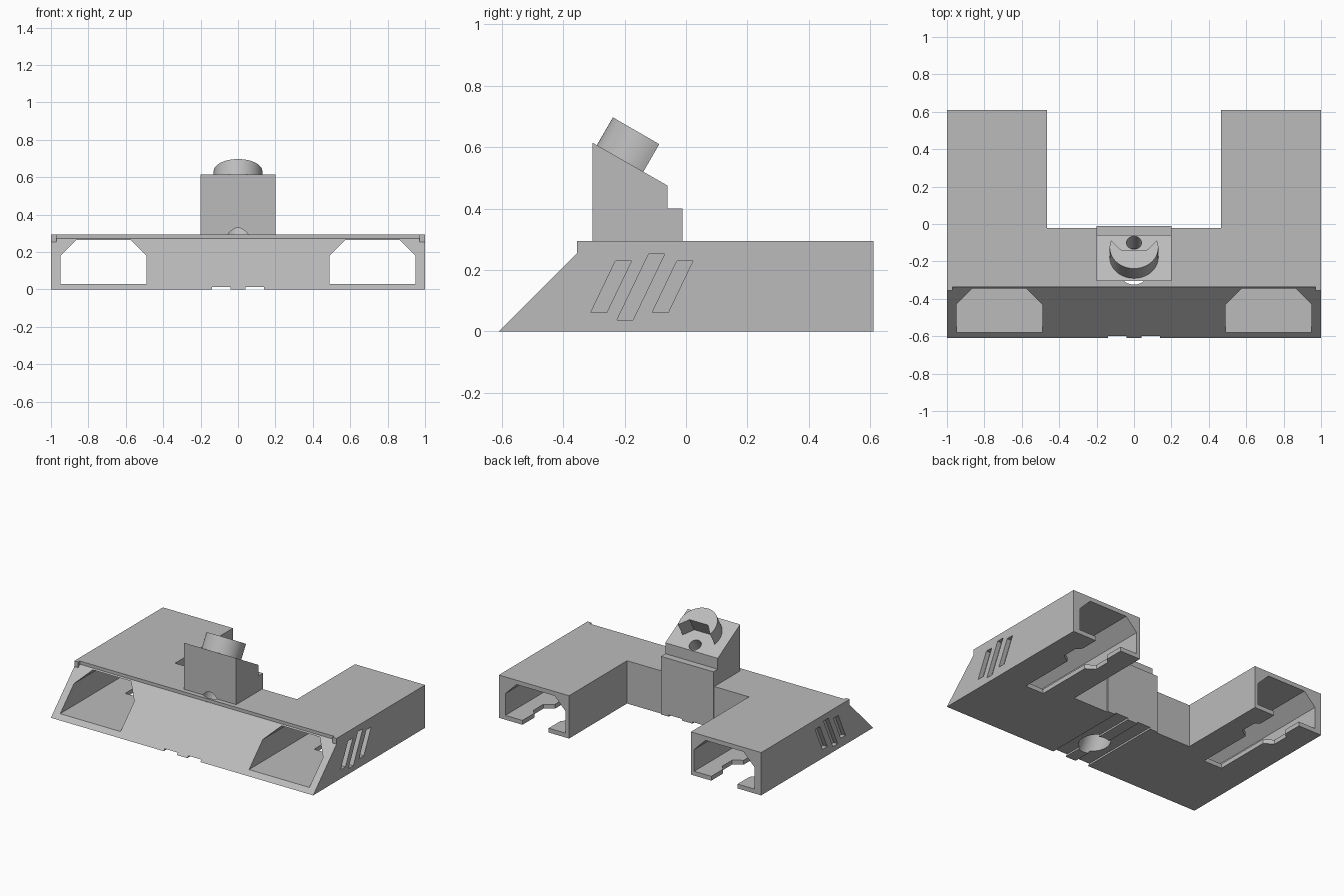
import bpy, bmesh, math
from mathutils import Matrix, Vector

cube = bpy.data.objects.get("Cube")
if cube:
    bpy.data.objects.remove(cube)

grey = bpy.data.materials.new("plain grey")
grey.use_nodes = True
color = (0.5, 0.5, 0.5, 1)
grey.diffuse_color = color
grey.node_tree.nodes["Principled BSDF"].inputs["Base Color"].default_value = color


def prism(name, points, axis, low, high):
    """Extrude a closed 2D outline along one axis."""
    place = {"x": lambda p, d: (d, p[0], p[1]),
             "y": lambda p, d: (p[0], d, p[1]),
             "z": lambda p, d: (p[0], p[1], d)}[axis]
    bm = bmesh.new()
    base = bm.faces.new([bm.verts.new(place(p, low)) for p in points])
    new = bmesh.ops.extrude_face_region(bm, geom=[base])["geom"]
    shift = Vector(place((0, 0), high - low))
    bmesh.ops.translate(bm, vec=shift, verts=[v for v in new if isinstance(v, bmesh.types.BMVert)])
    bmesh.ops.recalc_face_normals(bm, faces=bm.faces)
    mesh = bpy.data.meshes.new(name)
    bm.to_mesh(mesh)
    bm.free()
    mesh.materials.append(grey)
    obj = bpy.data.objects.new(name, mesh)
    bpy.context.collection.objects.link(obj)
    return obj


def combine(target, tool, operation="DIFFERENCE"):
    """Apply a boolean and discard the tool."""
    mod = target.modifiers.new("combine", "BOOLEAN")
    mod.operation, mod.solver, mod.object = operation, "EXACT", tool
    graph = bpy.context.evaluated_depsgraph_get()
    mesh = bpy.data.meshes.new_from_object(target.evaluated_get(graph))
    target.modifiers.clear()
    target.data = mesh
    bpy.data.objects.remove(tool)


def box(x0, x1, y0, y1):
    return [(x0, y0), (x1, y0), (x1, y1), (x0, y1)]


def circle(radius, count=48):
    return [(radius * math.cos(2 * math.pi * i / count),
             radius * math.sin(2 * math.pi * i / count)) for i in range(count)]


# U-shaped base with a sloping front
body = prism("base", [(-.61, 0), (-.337, .273), (-.337, .295), (.61, .295), (.61, 0)], "x", -1, 1)
combine(body, prism("gap", box(-.465, .465, -.022, .8), "z", -.1, .5))

# Upright head with a slanted top and a rear step
head = prism("head", [(-.305, .2), (-.305, .615), (-.06, .475), (-.06, .4),
                      (-.012, .4), (-.012, 0), (-.1, 0), (-.1, .2)], "x", -.2, .2)
combine(body, head, "UNION")

for side in (-1, 1):
    def mirrored(points):
        return [(side * x, y) for x, y in points]

    # Lip at each front corner
    lip = prism("lip", [(-.355, .255), (-.355, .295), (-.3, .295), (-.3, .255)],
                "x", *sorted((side * .97, side)))
    combine(body, lip, "UNION")
    # Tunnel through the arm
    tunnel = [(.49, .03), (.95, .03), (.95, .18), (.865, .265), (.575, .265), (.49, .18)]
    combine(body, prism("tunnel", mirrored(tunnel), "y", -.8, .8))
    # Stepped slot in the tunnel floor, open at the rear
    half = [(.07, -.1), (.07, .3), (.13, .34), (.13, .45), (.1, .48), (.1, .8)]
    slot = [(.72 + w, y) for w, y in half] + [(.72 - w, y) for w, y in reversed(half)]
    combine(body, prism("floor_slot", mirrored(slot), "z", -.1, .1))
    # Slanted recesses on the outer wall
    for y, low, high in ((-.31, .062, .23), (-.225, .037, .253), (-.11, .062, .23)):
        run = (high - low) * .48
        vent = [(y, low), (y + .052, low), (y + .052 + run, high), (y + run, high)]
        combine(body, prism("vent", vent, "x", *sorted((side * .97, side * 1.1))))
    # Shallow groove under the base
    combine(body, prism("groove", box(*sorted((side * .04, side * .14)), -.8, .2), "z", -.1, .012))

# Tilted bolt hole and its wider bore from below
tilt = Matrix.Translation((0, -.1, .498)) @ Matrix.Rotation(math.radians(-30), 4, "X")
for name, radius, low, high in (("bolt_hole", .04, -.5, .2), ("bore", .093, -.9, -.13)):
    drill = prism(name, circle(radius), "z", low, high)
    drill.data.transform(tilt)
    combine(body, drill)

# Crescent seat on the slanted top
start = math.radians(160)
sweep = math.radians(220)
arc = [(.13 * math.cos(start + sweep * i / 40), .13 * math.sin(start + sweep * i / 40)) for i in range(41)]
seat = prism("crescent_seat", arc + [(.07, -.015), (-.07, -.015)], "z", -.01, .103)
seat.data.transform(Matrix.Translation((0, -.177, .543)) @ Matrix.Rotation(math.radians(-30), 4, "X"))

for obj in (body, seat):
    bpy.ops.object.select_all(action="DESELECT")
    obj.select_set(True)
    bpy.context.view_layer.objects.active = obj
    bpy.ops.object.shade_smooth_by_angle(angle=math.radians(25))
